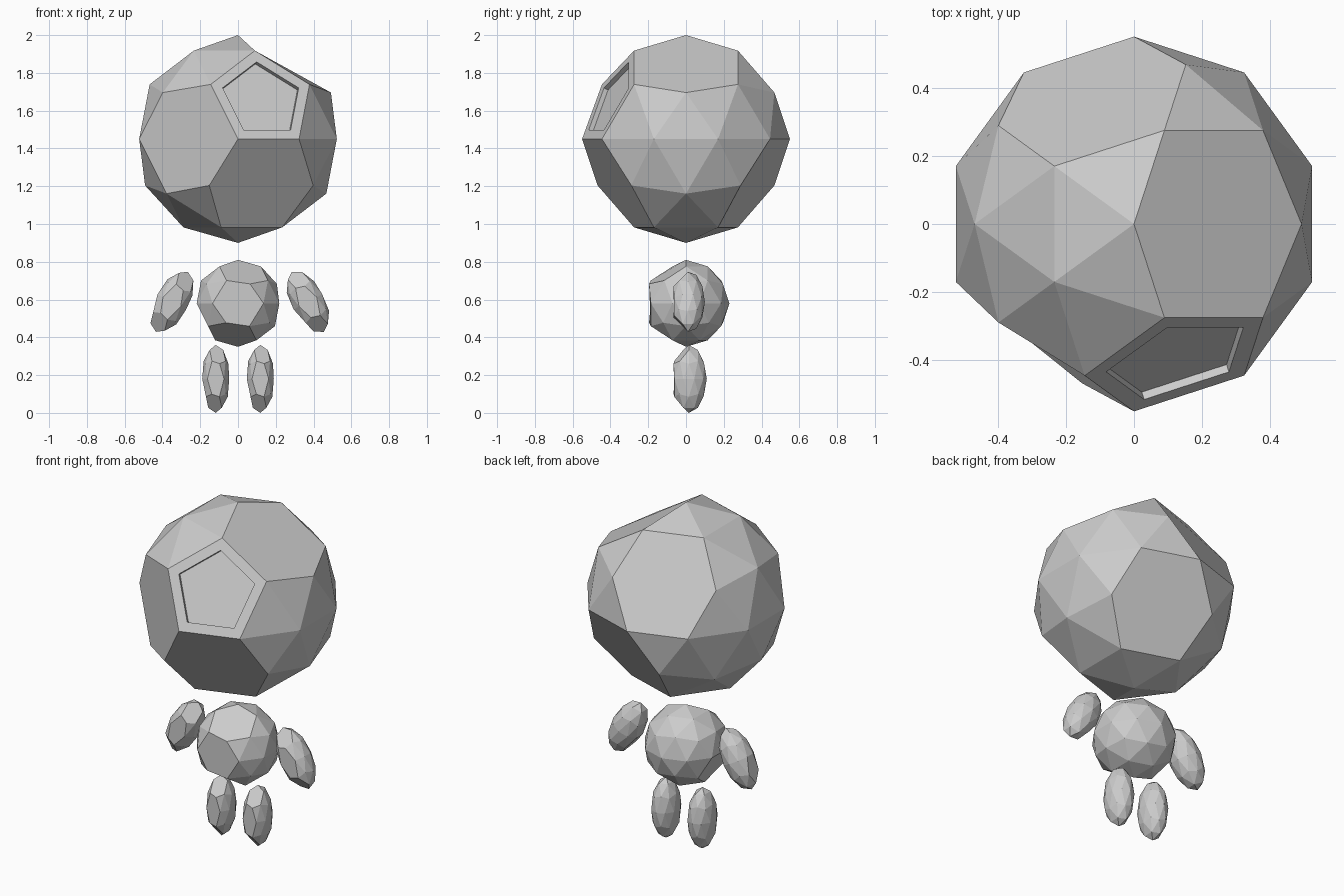
import bpy, bmesh, math
from mathutils import Vector, Matrix

if "Cube" in bpy.data.objects:
    bpy.data.objects.remove(bpy.data.objects["Cube"])

grey = bpy.data.materials.new("light_grey")
grey.diffuse_color = (0.6, 0.6, 0.6, 1)
grey.use_nodes = True
grey.node_tree.nodes["Principled BSDF"].inputs["Base Color"].default_value = grey.diffuse_color


def faceted_ball(name, loc, scale, merged, tilt=0, panel=None):
    """Icosphere whose vertices nearest the given directions are dissolved into flat panels."""
    bm = bmesh.new()
    bmesh.ops.create_icosphere(bm, subdivisions=2, radius=1)

    def nearest(d):
        return min(bm.verts, key=lambda v: (v.co - Vector(d)).length)

    for d in merged:
        bmesh.ops.dissolve_verts(bm, verts=[nearest(d)])
    # recessed panel: inset by scaling, then pushed inward
    if panel:
        n = Vector(panel)
        bmesh.ops.dissolve_verts(bm, verts=[nearest(n)])
        face = max(bm.faces, key=lambda f: f.normal.dot(n) + 0.01 * len(f.verts))
        for shrink, depth in ((0.77, 0), (1, 0.046)):
            face = bmesh.ops.extrude_discrete_faces(bm, faces=[face])["faces"][0]
            c = face.calc_center_median()
            for v in face.verts:
                v.co = c + (v.co - c) * shrink - n * depth
    bmesh.ops.transform(bm, verts=bm.verts,
                        matrix=Matrix.Rotation(tilt, 4, 'Y') @ Matrix.Diagonal((*scale, 1)))
    bmesh.ops.recalc_face_normals(bm, faces=bm.faces)
    mesh = bpy.data.meshes.new(name)
    bm.to_mesh(mesh)
    bm.free()
    mesh.materials.append(grey)
    ob = bpy.data.objects.new(name, mesh)
    ob.location = loc
    bpy.context.collection.objects.link(ob)


# head with five hexagonal panels and one recessed pentagon
faceted_ball("head", (0, 0, 1.45), (0.55,) * 3,
             [(.526, 0, .851), (-.263, .809, .526), (-.588, -.809, 0),
              (.263, -.809, -.526), (.263, .809, -.526)],
             panel=(.276, -.851, .447))

# body and limbs share the same flat panels
flats = [(0, -1, 0), (.162, -.5, .851), (-.162, -.5, -.851), (-.894, 0, -.447)]
faceted_ball("body", (0, 0, 0.58), (0.23,) * 3, flats)
for side, label in ((-1, "left"), (1, "right")):
    faceted_ball(label + "_arm", (side * 0.36 + 0.01, 0.01, 0.588), (0.09, 0.09, 0.18),
                 flats, -side * math.radians(28))
    faceted_ball(label + "_leg", (side * 0.118, 0.015, 0.18), (0.075, 0.095, 0.18), flats)
